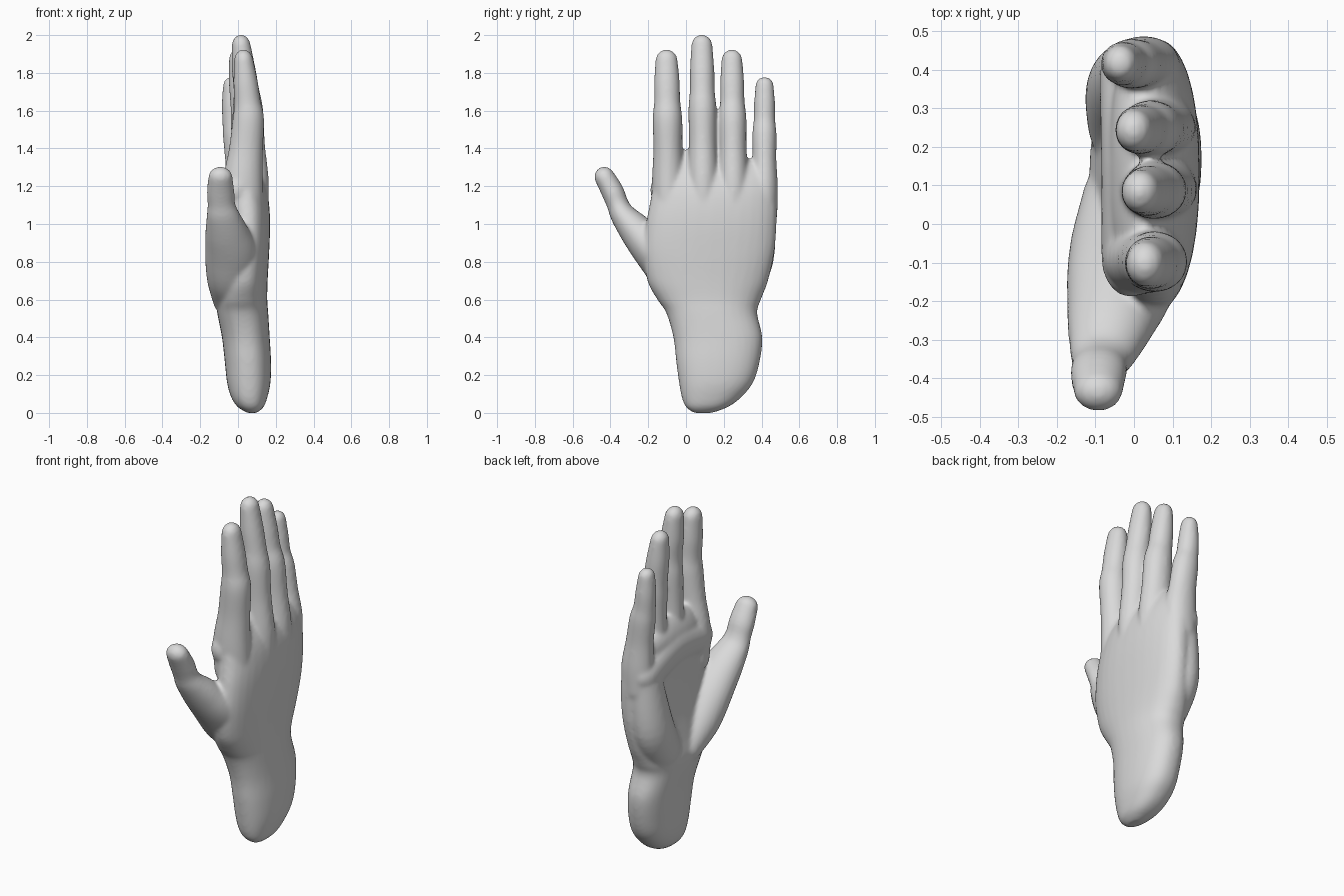
import bpy, bmesh, math
from mathutils import Vector

cube = bpy.data.objects.get("Cube")
if cube:
    bpy.data.objects.remove(cube, do_unlink=True)

skin = bpy.data.materials.new("plain grey")
skin.use_nodes = True
GREY = (0.7, 0.7, 0.7, 1)
skin.diffuse_color = GREY
skin.node_tree.nodes["Principled BSDF"].inputs["Base Color"].default_value = GREY

bm = bmesh.new()
SIDES, STEPS = 32, 6


def spline(a, b, c, d, t):
    """Catmull-Rom blend of four control tuples."""
    return [0.5 * (2 * q + (r - p) * t + (2 * p - 5 * q + 4 * r - s) * t * t
                   + (3 * q - p - 3 * r + s) * t ** 3)
            for p, q, r, s in zip(a, b, c, d)]


def signed_power(v, e):
    return math.copysign(abs(v) ** e, v)


def loft(points, power=2.0, level=False):
    """Closed tube through (x, y, z, x radius, side radius) control points.
    Level tubes keep flat horizontal sections; the others get rounded ends."""
    pts = [points[0]] + list(points) + [points[-1]]
    rows = []
    for i in range(len(points) - 1):
        rows += [spline(*pts[i:i + 4], k / STEPS) for k in range(STEPS)]
    rows.append(list(points[-1]))
    centres = [Vector(r[:3]) for r in rows]
    last = len(rows) - 1
    sections = []
    for i, r in enumerate(rows):
        tangent = (centres[min(i + 1, last)] - centres[max(i - 1, 0)]).normalized()
        if level:
            tangent = Vector((0, 0, 1))
        sections.append((centres[i], tangent, r[3], r[4]))
    if not level:
        def cap(section, sign):
            c, t, ru, rv = section
            out = []
            for deg in (20, 40, 60, 75, 86):
                s, k = math.sin(math.radians(deg)), math.cos(math.radians(deg))
                out.append((c + t * rv * s * sign, t, ru * k, rv * k))
            return out
        sections = cap(sections[0], -1)[::-1] + sections + cap(sections[-1], 1)
    rings = []
    for c, t, ru, rv in sections:
        v = t.cross(Vector((1, 0, 0))).normalized()
        u = v.cross(t).normalized()
        ring = []
        for k in range(SIDES):
            a = math.tau * k / SIDES
            ring.append(bm.verts.new(c + u * ru * signed_power(math.cos(a), 2 / power)
                                     + v * rv * signed_power(math.sin(a), 2 / power)))
        rings.append(ring)
    for lo, hi in zip(rings, rings[1:]):
        for k in range(SIDES):
            n = (k + 1) % SIDES
            bm.faces.new((lo[k], lo[n], hi[n], hi[k]))
    bm.faces.new(rings[0][::-1])
    bm.faces.new(rings[-1])


# Wrist and palm: height, then x range, then y range
palm = [
    (0.0, 0.05, 0.1, 0.04, 0.14),
    (0.03, 0.0, 0.135, 0.0, 0.22),
    (0.08, -0.035, 0.155, -0.022, 0.29),
    (0.16, -0.058, 0.172, -0.037, 0.355),
    (0.27, -0.07, 0.175, -0.052, 0.39),
    (0.4, -0.085, 0.168, -0.067, 0.404),
    (0.53, -0.11, 0.16, -0.105, 0.377),
    (0.6, -0.115, 0.155, -0.152, 0.397),
    (0.7, -0.095, 0.157, -0.205, 0.435),
    (0.85, -0.07, 0.165, -0.225, 0.468),
    (1.0, -0.065, 0.17, -0.212, 0.48),
    (1.12, -0.07, 0.163, -0.19, 0.482),
    (1.21, -0.07, 0.143, -0.175, 0.478),
    (1.29, -0.06, 0.105, -0.16, 0.45),
    (1.35, -0.035, 0.07, -0.1, 0.32),
    (1.39, -0.005, 0.04, -0.04, 0.22),
]
loft([((a + b) / 2, (c + d) / 2, z, (b - a) / 2, (d - c) / 2)
      for z, a, b, c, d in palm], power=2.3, level=True)

# Thumb with its fleshy base
loft([
    (-0.035, 0.07, 0.6, 0.1, 0.09),
    (-0.035, -0.05, 0.71, 0.13, 0.115),
    (-0.035, -0.155, 0.84, 0.14, 0.112),
    (-0.06, -0.255, 0.955, 0.115, 0.093),
    (-0.08, -0.332, 1.045, 0.088, 0.068),
    (-0.088, -0.362, 1.105, 0.073, 0.058),
    (-0.092, -0.388, 1.17, 0.073, 0.06),
    (-0.093, -0.432, 1.25, 0.064, 0.054),
])

# Heel pad on the little finger side, and the pad row below the fingers
loft([(-0.02, 0.26, 0.66, 0.1, 0.12), (-0.02, 0.34, 0.82, 0.105, 0.125),
      (0.0, 0.38, 1.1, 0.09, 0.095)])
loft([(-0.01, -0.09, 1.18, 0.075, 0.1), (-0.015, 0.15, 1.2, 0.07, 0.11),
      (-0.015, 0.38, 1.14, 0.075, 0.1)])


def finger(tip, y0, y1, xs, width, depth):
    """Knuckle, first joint, second joint and tip, with slimmer spans between."""
    start, end = 1.05, tip - width * 0.74
    spans = (0, 0.2, 0.42, 0.62, 0.73, 0.86, 1)
    widths = (1.05, 1.1, 0.97, 0.98, 0.87, 0.85, 0.74)
    depths = (1.1, 1.12, 0.95, 0.88, 0.74, 0.68, 0.54)
    loft([(x, y0 + (y1 - y0) * s, start + (end - start) * s, depth * d, width * w)
          for s, x, w, d in zip(spans, xs, widths, depths)])


# Index, middle, ring and little finger
finger(1.925, -0.09, -0.103, (0.03, 0.025, 0.042, 0.055, 0.05, 0.04, 0.03), 0.08, 0.095)
finger(2.003, 0.092, 0.084, (0.06, 0.06, 0.055, 0.052, 0.045, 0.03, 0.017), 0.076, 0.092)
finger(1.925, 0.252, 0.243, (0.06, 0.058, 0.05, 0.04, 0.025, 0.012, 0.0), 0.075, 0.09)
finger(1.78, 0.414, 0.416, (0.025, 0.025, 0.01, -0.008, -0.022, -0.03, -0.035), 0.066, 0.083)

bmesh.ops.recalc_face_normals(bm, faces=bm.faces)
for f in bm.faces:
    f.smooth = True
mesh = bpy.data.meshes.new("hand")
bm.to_mesh(mesh)
bm.free()
mesh.materials.append(skin)
hand = bpy.data.objects.new("hand", mesh)
bpy.context.collection.objects.link(hand)

# Fuse the parts into one continuous skin and soften the creases
fuse = hand.modifiers.new("fuse", 'REMESH')
fuse.mode = 'VOXEL'
fuse.voxel_size = 0.01
fuse.use_smooth_shade = True
soften = hand.modifiers.new("soften", 'SMOOTH')
soften.factor = 0.5
soften.iterations = 12
